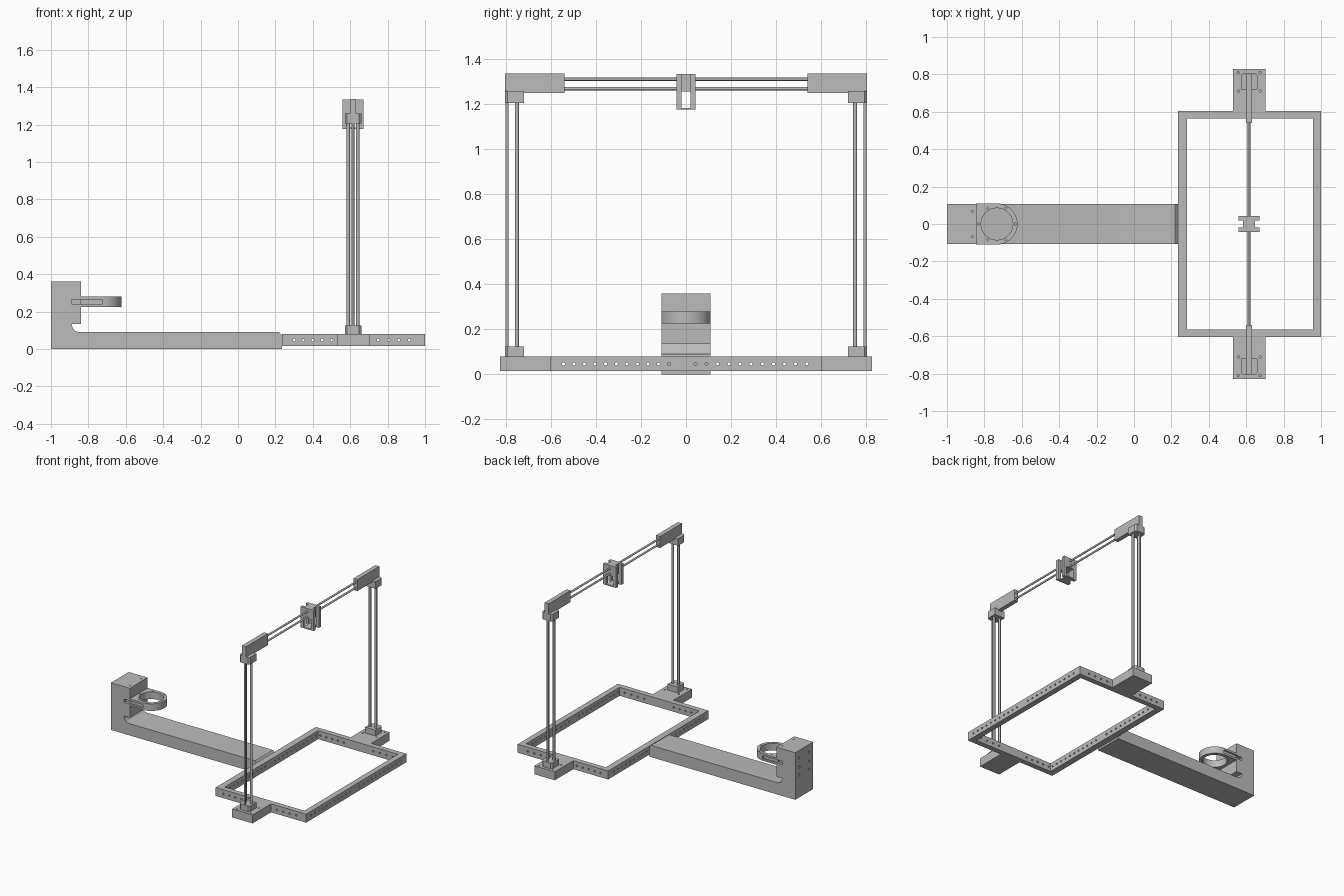
import bpy, bmesh, math
from mathutils import Matrix, Vector

old = bpy.data.objects.get("Cube")
if old:
    bpy.data.objects.remove(old, do_unlink=True)

grey = bpy.data.materials.new("machine grey")
grey.use_nodes = True
grey.diffuse_color = (0.5, 0.5, 0.5, 1)
grey.node_tree.nodes["Principled BSDF"].inputs["Base Color"].default_value = (0.5, 0.5, 0.5, 1)


def add_box(bm, x, y, z):
    """Box from three (low, high) ranges."""
    size = Matrix.Diagonal((x[1] - x[0], y[1] - y[0], z[1] - z[0], 1))
    mid = Matrix.Translation((sum(x) / 2, sum(y) / 2, sum(z) / 2))
    bmesh.ops.create_cube(bm, size=1, matrix=mid @ size)


def add_rod(bm, a, b, r, sides=16):
    a, b = Vector(a), Vector(b)
    turn = (b - a).to_track_quat('Z', 'Y').to_matrix().to_4x4()
    bmesh.ops.create_cone(bm, cap_ends=True, segments=sides, radius1=r, radius2=r,
                          depth=(b - a).length,
                          matrix=Matrix.Translation((a + b) / 2) @ turn)


def add_prism(bm, points, direction):
    """Extrude a closed outline along a direction."""
    face = bm.faces.new([bm.verts.new(p) for p in points])
    ext = bmesh.ops.extrude_face_region(bm, geom=[face])
    verts = [v for v in ext["geom"] if isinstance(v, bmesh.types.BMVert)]
    bmesh.ops.translate(bm, verts=verts, vec=direction)
    bmesh.ops.recalc_face_normals(bm, faces=bm.faces)


def make(name, bm, smooth=True):
    mesh = bpy.data.meshes.new(name)
    bm.to_mesh(mesh)
    bm.free()
    ob = bpy.data.objects.new(name, mesh)
    bpy.context.collection.objects.link(ob)
    mesh.materials.append(grey)
    bpy.ops.object.select_all(action='DESELECT')
    bpy.context.view_layer.objects.active = ob
    ob.select_set(True)
    if smooth:
        bpy.ops.object.shade_smooth_by_angle(angle=math.radians(30))
    return ob


def cut(ob, bm):
    """Subtract the shapes in bm from ob."""
    cutter = make("cutter", bm, False)
    cutter.hide_render = True
    bpy.context.view_layer.objects.active = ob
    mod = ob.modifiers.new("cut", 'BOOLEAN')
    mod.object = cutter
    mod.solver = 'EXACT'
    bpy.ops.object.modifier_apply(modifier=mod.name)
    bpy.data.objects.remove(cutter, do_unlink=True)


GX = 0.615            # gantry centre in x
BASE = (0.015, 0.08)  # frame height range

# Rectangular base frame with drilled rails
bm = bmesh.new()
add_box(bm, (0.235, 1.0), (-0.605, 0.605), BASE)
frame = make("base_frame", bm, False)
bm = bmesh.new()
add_box(bm, (0.283, 0.957), (-0.565, 0.565), (-0.1, 0.2))
cut(frame, bm)
bm = bmesh.new()
for i in range(11):
    for y in (0.042 + 0.0495 * i, -0.075 - 0.047 * i):
        for x in (0.22, 0.94):
            add_rod(bm, (x, y, 0.047), (x + 0.08, y, 0.047), 0.007, 10)
for x in (0.3, 0.35, 0.4, 0.45, 0.5, 0.75, 0.805, 0.86, 0.915):
    for y in (-0.625, 0.545):
        add_rod(bm, (x, y, 0.047), (x, y + 0.08, 0.047), 0.007, 10)
cut(frame, bm)

# Long arm with upright end block, one side profile
bm = bmesh.new()
side = [(-1, 0), (0.235, 0), (0.235, 0.075), (0.22, 0.09), (-0.85, 0.09), (-0.87, 0.096),
        (-0.883, 0.11), (-0.89, 0.135), (-0.84, 0.135), (-0.84, 0.36), (-1, 0.36)]
add_prism(bm, [(x, -0.108, z) for x, z in side], (0, 0.216, 0))
arm = make("arm_and_end_block", bm)

# Slots in the block sides and screw holes in its back and top
bm = bmesh.new()
for s in (-1, 1):
    add_box(bm, (-0.89, -0.8), sorted((s * 0.085, s * 0.15)), (0.24, 0.265))
    for z in (0.17, 0.23, 0.3):
        add_rod(bm, (-1.02, s * 0.06, z), (-0.97, s * 0.06, z), 0.009, 10)
    add_rod(bm, (-0.865, s * 0.068, 0.33), (-0.865, s * 0.068, 0.4), 0.005, 10)
cut(arm, bm)

# Ring holder: rounded clamp with bore and side slots
CX, R = -0.733, 0.11
bm = bmesh.new()
outline = [(CX + R * math.cos(t), R * math.sin(t), 0.226)
           for t in (math.pi * (i / 24 - 0.5) for i in range(25))]
outline += [(-0.845, R, 0.226), (-0.845, -R, 0.226)]
add_prism(bm, outline, (0, 0, 0.054))
ring = make("ring_holder", bm)
bm = bmesh.new()
add_rod(bm, (CX, 0, 0.1), (CX, 0, 0.4), 0.085, 48)
cut(ring, bm)
bm = bmesh.new()
for s in (-1, 1):
    add_box(bm, (-0.86, -0.725), sorted((s * 0.098, s * 0.15)), (0.24, 0.265))
for i in range(6):
    t = math.pi * i / 3
    p = (CX + 0.098 * math.cos(t), 0.098 * math.sin(t))
    add_rod(bm, (*p, 0.268), (*p, 0.3), 0.005, 10)
cut(ring, bm)

# Both gantry sides
for s, label in ((-1, "front"), (1, "back")):
    def yr(a, b):
        return sorted((s * a, s * b))

    bm = bmesh.new()
    add_box(bm, (0.53, 0.703), yr(0.605, 0.828), BASE)
    plate = make(label + "_foot_plate", bm, False)
    bm = bmesh.new()
    for x in (0.558, 0.675):
        for y in (0.71, 0.81):
            add_rod(bm, (x, s * y, 0.06), (x, s * y, 0.1), 0.006, 10)
    cut(plate, bm)

    for part, z in (("_rod_socket", (0.08, 0.125)), ("_upper_rod_clamp", (1.206, 1.26))):
        bm = bmesh.new()
        add_box(bm, (GX - 0.044, GX + 0.044), yr(0.72, 0.805), z)
        edges = [e for e in bm.edges
                 if abs(e.verts[0].co.z - e.verts[1].co.z) > 0.01
                 and abs(e.verts[0].co.y) > 0.8]
        bmesh.ops.bevel(bm, geom=edges, offset=0.012, segments=1, affect='EDGES')
        make(label + part, bm, False)

    bm = bmesh.new()
    for x, y, r in ((-0.025, 0.752, 0.009), (0.025, 0.752, 0.009), (0, 0.796, 0.007)):
        add_rod(bm, (GX + x, s * y, 0.1), (GX + x, s * y, 1.23), r)
    make(label + "_upright_rods", bm)

    bm = bmesh.new()
    add_box(bm, (GX - 0.017, GX + 0.017), yr(0.54, 0.805), (1.25, 1.338))
    make(label + "_crossbar_end", bm, False)

# Pair of crossbar rods
bm = bmesh.new()
for z in (1.27, 1.312):
    add_rod(bm, (GX, -0.56, z), (GX, 0.56, z), 0.007)
make("crossbar_rods", bm)

# Sliding carriage: notched block standing on four legs
bm = bmesh.new()
add_box(bm, (GX - 0.055, GX + 0.055), (-0.043, 0.043), (1.177, 1.335))
carriage = make("carriage", bm, False)
for x, y, z in (((0.032, 0.08), (-0.02, 0.02), (1.1, 1.4)),
                ((-0.08, -0.032), (-0.02, 0.02), (1.1, 1.4)),
                ((-0.1, 0.1), (-0.02, 0.02), (1.185, 1.258)),
                ((-0.032, 0.032), (-0.1, 0.1), (1.185, 1.258))):
    bm = bmesh.new()
    add_box(bm, (GX + x[0], GX + x[1]), y, z)
    cut(carriage, bm)
